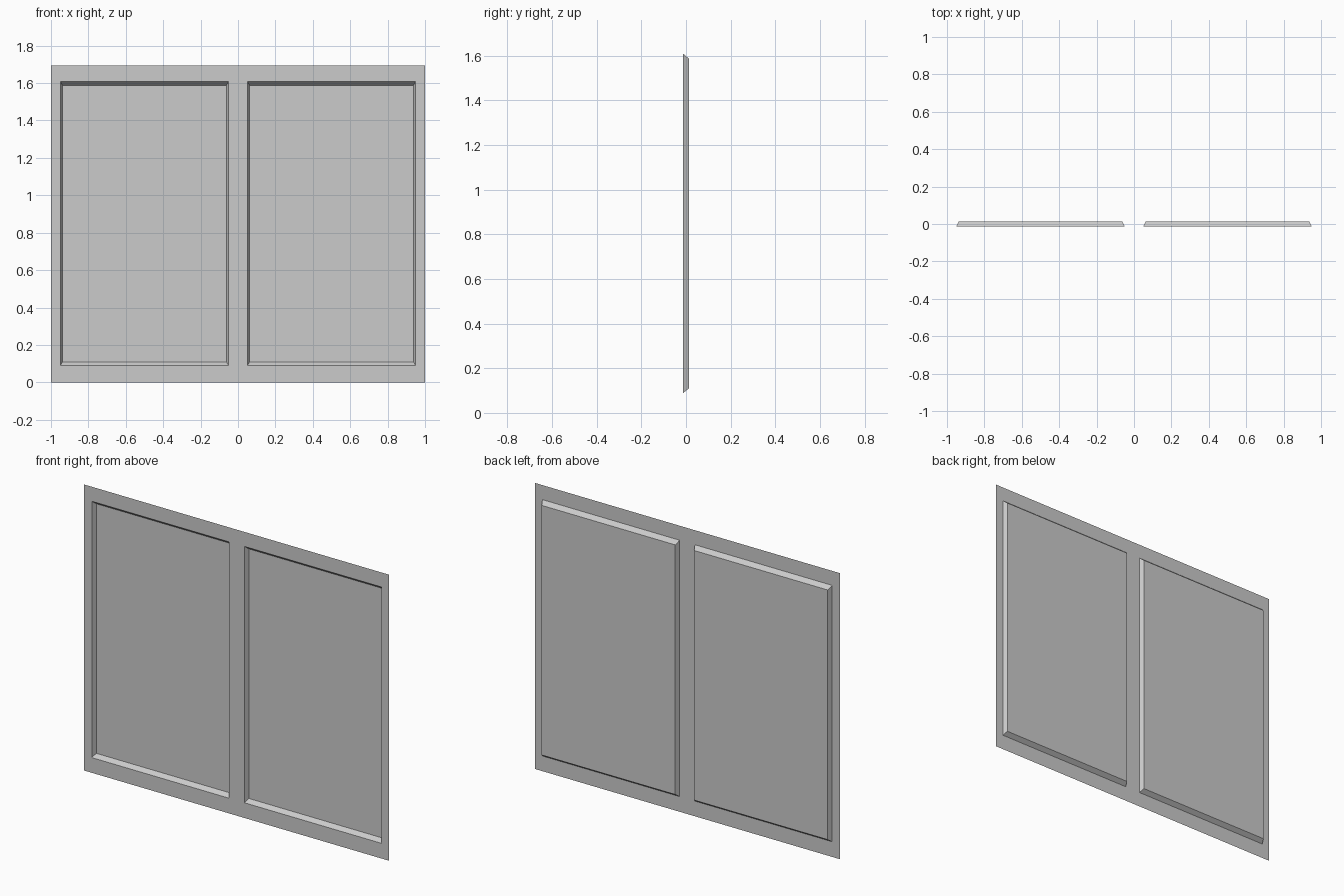
import bpy
import bmesh

if "Cube" in bpy.data.objects:
    bpy.data.objects.remove(bpy.data.objects["Cube"])

HEIGHT = 1.695
FRONT, BACK = -0.0125, 0.0125


def rect(bm, x0, x1, z0, z1, y):
    return [bm.verts.new((x, y, z)) for x, z in ((x0, z0), (x1, z0), (x1, z1), (x0, z1))]


def bridge(bm, outer, inner):
    for i in range(4):
        j = (i + 1) % 4
        bm.faces.new((outer[i], outer[j], inner[j], inner[i]))


def finish(bm, name):
    mesh = bpy.data.meshes.new(name)
    bm.to_mesh(mesh)
    bm.free()
    obj = bpy.data.objects.new(name, mesh)
    bpy.context.collection.objects.link(obj)
    mirror = obj.modifiers.new("Mirror", 'MIRROR')
    mirror.use_axis[0] = True
    mirror.merge_threshold = 0.0001


# outline of one half, its opening, and the recessed pane
outline = (0, 1, 0, HEIGHT, FRONT)
opening = (0.05, 0.95, 0.09, 1.609, FRONT)
recess = (0.062, 0.938, 0.109, 1.588, BACK)

# flat frame, mirrored about the centre
bm = bmesh.new()
bridge(bm, rect(bm, *outline), rect(bm, *opening))
finish(bm, "window_frame")

# recessed panes with sloped borders, pushed out at the back
bm = bmesh.new()
inner = rect(bm, *recess)
bridge(bm, rect(bm, *opening), inner)
bm.faces.new(inner)
finish(bm, "recessed_panels")
